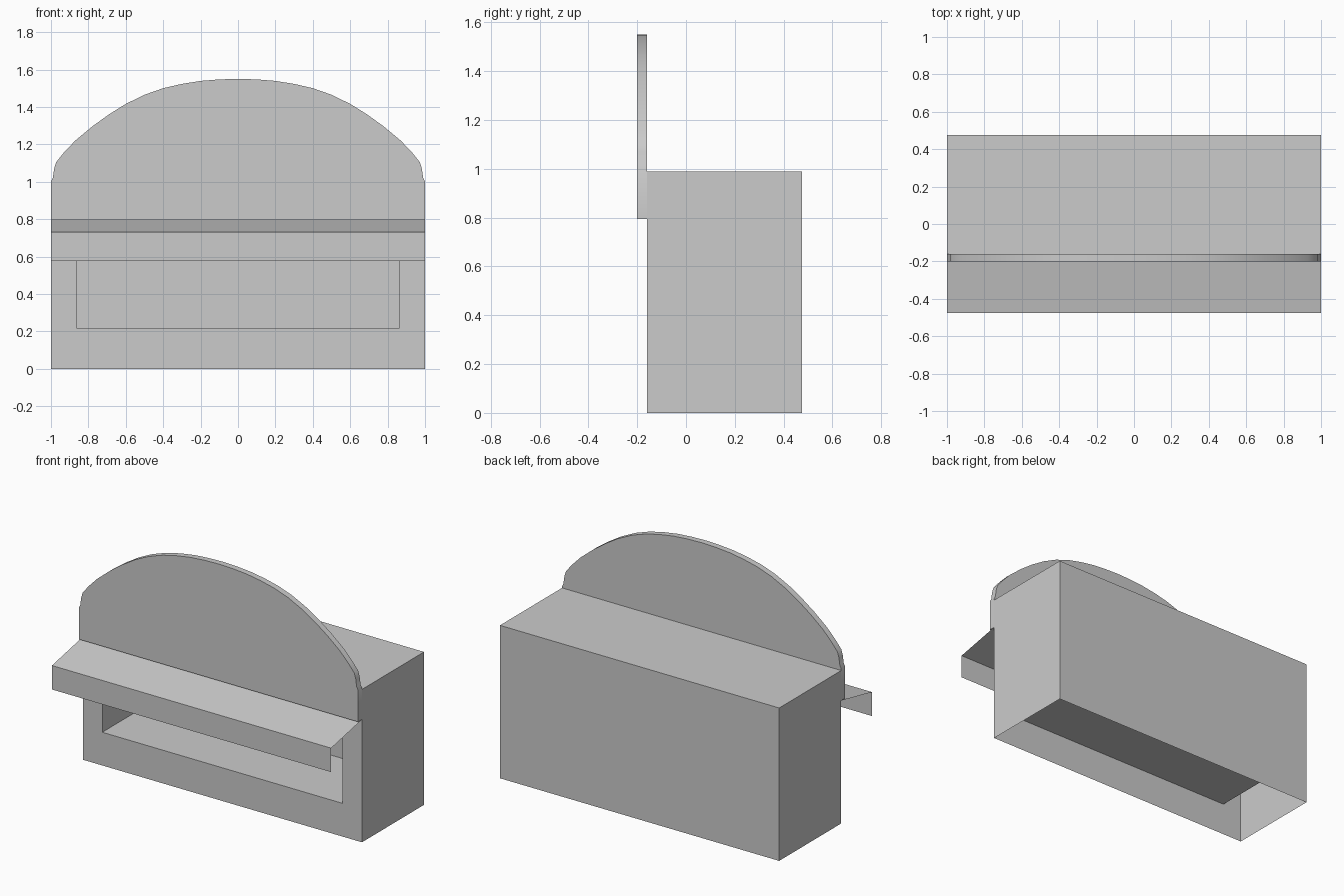
import bpy, bmesh, math
from mathutils import Vector

old = bpy.data.objects.get("Cube")
if old:
    bpy.data.objects.remove(old, do_unlink=True)

FRONT, BACK = -0.16, 0.475      # depth of the booth body
SIGN_FRONT = -0.2
SIGN_BASE = 0.795

grey = bpy.data.materials.new("plain grey")
grey.use_nodes = True
colour = (0.6, 0.6, 0.6, 1)
grey.diffuse_color = colour
grey.node_tree.nodes["Principled BSDF"].inputs["Base Color"].default_value = colour


def finish(name, bm):
    mesh = bpy.data.meshes.new(name)
    bm.to_mesh(mesh)
    bm.free()
    mesh.materials.append(grey)
    obj = bpy.data.objects.new(name, mesh)
    bpy.context.scene.collection.objects.link(obj)
    return obj


def extrude_profile(bm, points, offset):
    """Sweep an open line of points sideways into a sheet."""
    rows = [[bm.verts.new(Vector(p) + s) for p in points] for s in (Vector(), Vector(offset))]
    for i in range(len(points) - 1):
        bm.faces.new((rows[0][i], rows[1][i], rows[1][i + 1], rows[0][i + 1]))


# Booth body: thin shell, open underneath, with a serving recess in the front
bm = bmesh.new()
bmesh.ops.create_cube(bm, size=1)
for v in bm.verts:
    v.co = (v.co.x * 2, FRONT if v.co.y < 0 else BACK, 0.99 if v.co.z > 0 else 0)
bm.normal_update()
bottom = [f for f in bm.faces if f.normal.z < -0.9]
bmesh.ops.delete(bm, geom=bottom, context='FACES_ONLY')
front = next(f for f in bm.faces if f.normal.y < -0.9)
bmesh.ops.inset_individual(bm, faces=[front], thickness=0.14)
for v in front.verts:
    v.co.x = math.copysign(0.86, v.co.x)
    v.co.z = 0.78 if v.co.z > 0.5 else 0.215
pushed = bmesh.ops.extrude_discrete_faces(bm, faces=[front])["faces"][0]
for v in pushed.verts:
    v.co.y = 0.35
bm.normal_update()
finish("booth_body", bm)

# Arched sign board: half outline mirrored, then given thickness
half = [(1, SIGN_BASE), (1, 1.0), (0.99, 1.02), (0.983, 1.07), (0.972, 1.105),
        (0.93, 1.157), (0.87, 1.22), (0.78, 1.295), (0.69, 1.36), (0.6, 1.416),
        (0.5, 1.465), (0.4, 1.5), (0.3, 1.523), (0.2, 1.539), (0.1, 1.547)]
outline = half + [(0, 1.55)] + [(-x, z) for x, z in reversed(half)]
bm = bmesh.new()
face = bm.faces.new([bm.verts.new((x, FRONT, z)) for x, z in outline])
solid = bmesh.ops.extrude_face_region(bm, geom=[face], use_keep_orig=True)
for v in solid["geom"]:
    if isinstance(v, bmesh.types.BMVert):
        v.co.y = SIGN_FRONT
bmesh.ops.recalc_face_normals(bm, faces=bm.faces[:])
sign = finish("sign_board", bm)
bpy.ops.object.select_all(action='DESELECT')
sign.select_set(True)
bpy.context.view_layer.objects.active = sign
bpy.ops.object.shade_smooth_by_angle(angle=math.radians(40))

# Awning: sloped sheet with a hanging front flap
bm = bmesh.new()
extrude_profile(bm, [(-1, FRONT, SIGN_BASE), (-1, -0.475, 0.73), (-1, -0.475, 0.575)], (2, 0, 0))
bmesh.ops.recalc_face_normals(bm, faces=bm.faces[:])
bm.normal_update()
if any(f.normal.z < -0.5 for f in bm.faces):
    bmesh.ops.reverse_faces(bm, faces=bm.faces[:])
finish("awning", bm)
